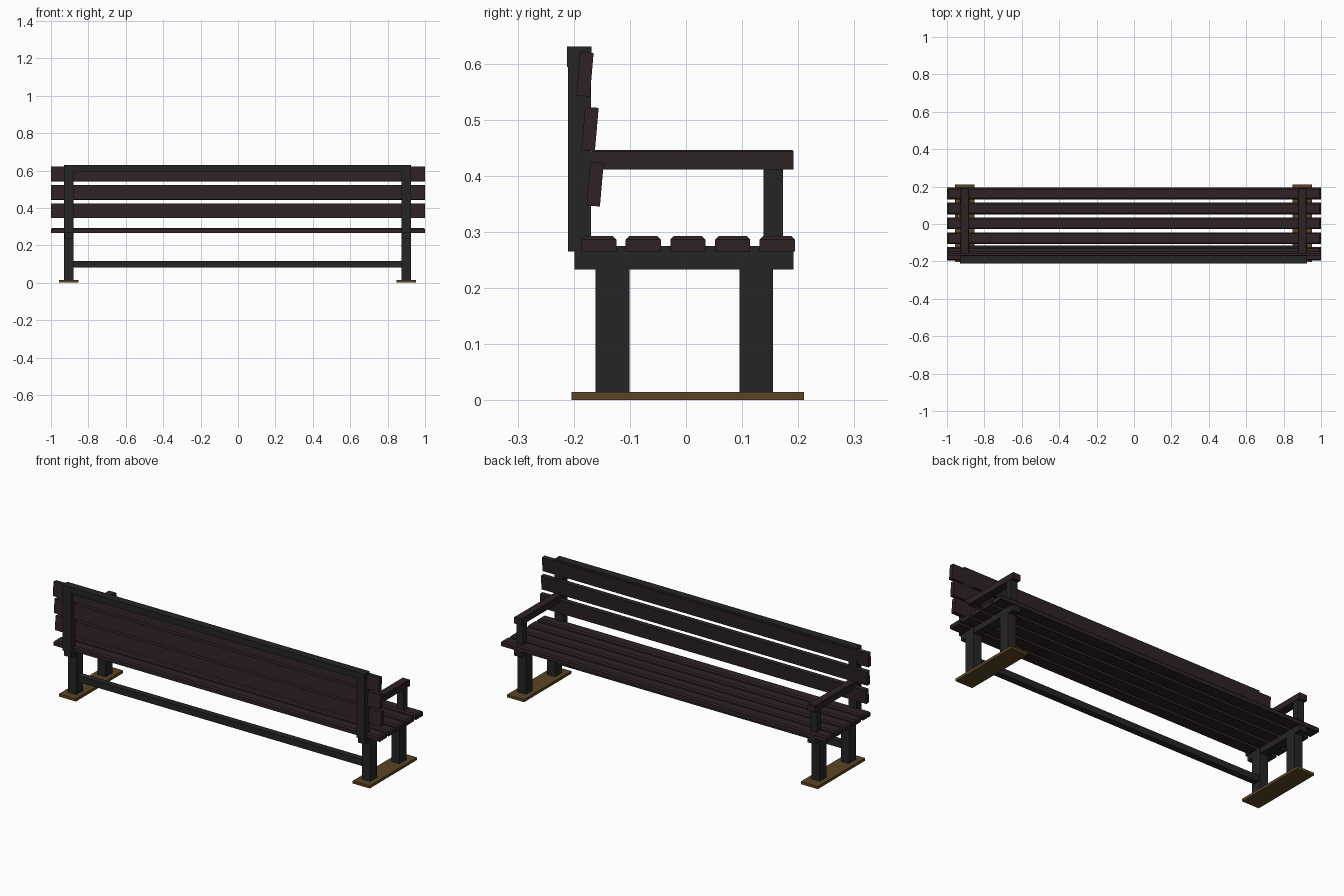
import bpy, bmesh, math
from mathutils import Matrix

if "Cube" in bpy.data.objects:
    bpy.data.objects.remove(bpy.data.objects["Cube"])


def material(name, rgb):
    m = bpy.data.materials.new(name)
    m.diffuse_color = (*rgb, 1)
    m.use_nodes = True
    m.node_tree.nodes["Principled BSDF"].inputs["Base Color"].default_value = m.diffuse_color
    return m


WOOD = material("dark wood", (0.028, 0.016, 0.017))
METAL = material("black metal", (0.018, 0.018, 0.018))
BASE = material("bronze plate", (0.105, 0.060, 0.016))


def box(name, mat, x, y, z, tilt=0.0, bevel=0.0, top_only=False):
    """Box from (min, max) ranges, tilted about x, with optional chamfer."""
    size = [b - a for a, b in (x, y, z)]
    mid = [(a + b) / 2 for a, b in (x, y, z)]
    bm = bmesh.new()
    bmesh.ops.create_cube(bm, size=1, matrix=Matrix.Diagonal((*size, 1)))
    if bevel:
        edges = [e for e in bm.edges
                 if not top_only or all(v.co.z > 0 for v in e.verts)]
        bmesh.ops.bevel(bm, geom=edges, offset=bevel, segments=1,
                        affect='EDGES', profile=0.5)
    me = bpy.data.meshes.new(name)
    bm.to_mesh(me)
    bm.free()
    me.materials.append(mat)
    ob = bpy.data.objects.new(name, me)
    ob.location = mid
    ob.rotation_euler.x = tilt
    bpy.context.collection.objects.link(ob)
    return ob


# seat slats
for i in range(5):
    y = -0.187 + i * 0.0795
    box("seat_slat", WOOD, (-1, 1), (y, y + 0.063), (0.265, 0.293),
        bevel=0.007, top_only=True)

# tilted back slats
for i in range(3):
    y, z = -0.162 - 0.009 * i, 0.385 + 0.098 * i
    box("back_slat", WOOD, (-1, 1), (y - 0.012, y + 0.012),
        (z - 0.039, z + 0.039), tilt=math.radians(-5))

# end frames, one on each side
for cx in (-0.904, 0.899):
    def span(w):
        return (cx - w / 2, cx + w / 2)
    box("foot_plate", BASE, span(0.104), (-0.204, 0.21), (0, 0.015))
    box("back_leg", METAL, span(0.05), (-0.161, -0.101), (0.015, 0.265))
    box("front_leg", METAL, span(0.05), (0.095, 0.155), (0.015, 0.265))
    box("seat_support", METAL, span(0.046), (-0.199, 0.192), (0.233, 0.275))
    box("back_post", METAL, span(0.05), (-0.21, -0.169), (0.265, 0.625))
    box("arm_post", METAL, span(0.04), (0.138, 0.173), (0.27, 0.412))
    box("armrest", WOOD, span(0.046), (-0.169, 0.192), (0.411, 0.446),
        bevel=0.003, top_only=True)

# rails joining the frames
box("top_rail", METAL, (-0.93, 0.925), (-0.212, -0.168), (0.594, 0.63))
box("lower_rail", METAL, (-0.88, 0.875), (-0.149, -0.114), (0.081, 0.116))
